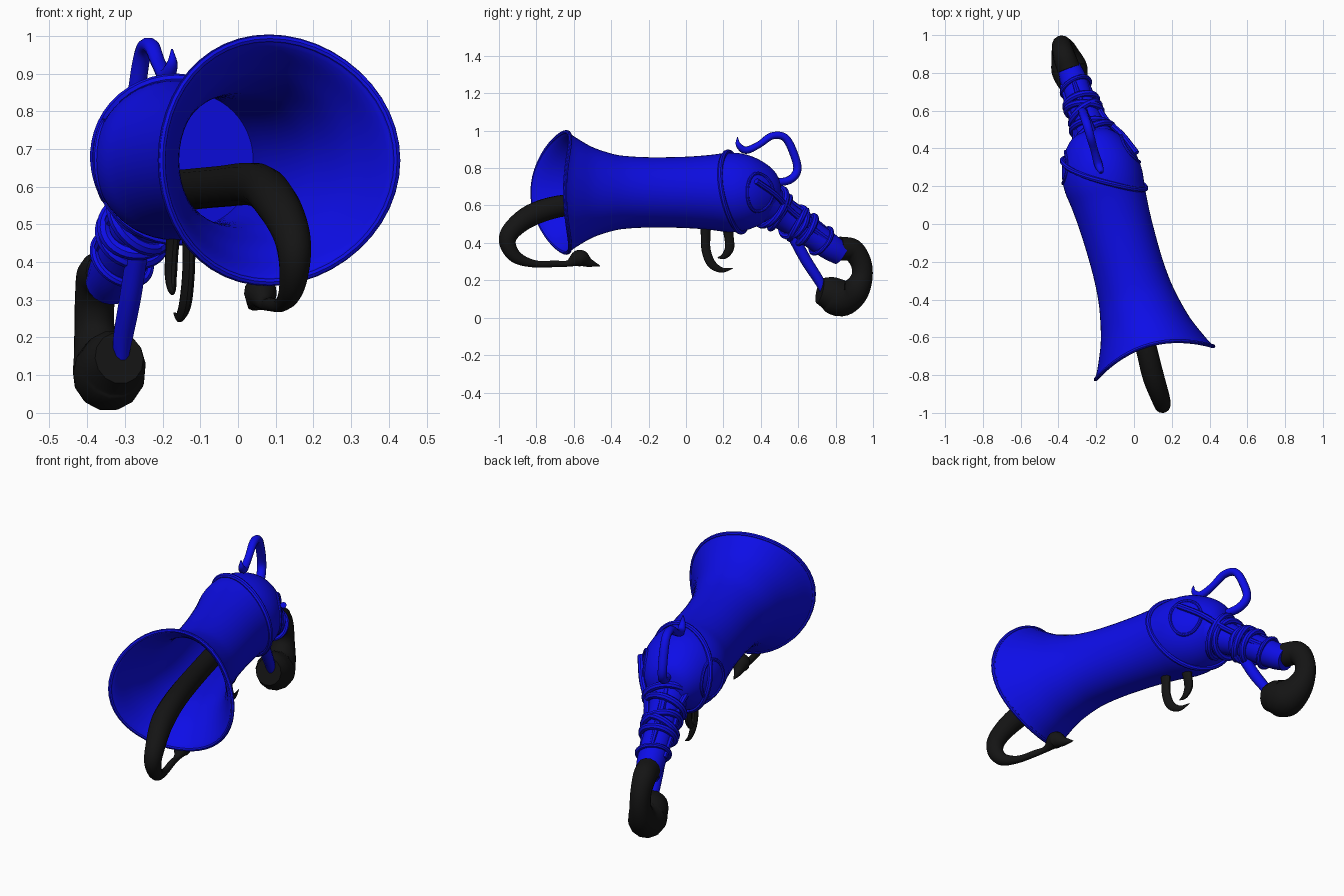
import bpy, bmesh, math
from mathutils import Vector as V

if "Cube" in bpy.data.objects:
    bpy.data.objects.remove(bpy.data.objects["Cube"])


def material(name, rgb):
    m = bpy.data.materials.new(name)
    m.use_nodes = True
    m.diffuse_color = (*rgb, 1)
    m.node_tree.nodes["Principled BSDF"].inputs["Base Color"].default_value = (*rgb, 1)
    return m


BLUE = material("deep blue", (0.004, 0.004, 0.8))
BLACK = material("near black", (0.007, 0.007, 0.007))

# Barrel frame: mouth centre, axis toward the rear, side direction
MOUTH = V((0.11, -0.74, 0.67))
AXIS = V((-0.27, 0.963, 0)).normalized()
SIDE = V((0.963, 0.27, 0)).normalized()
UP = V((0, 0, 1))
TAU = 2 * math.pi


def smooth(points, steps=6):
    """Catmull-Rom resampling of a list of vectors of any size."""
    p = [V(q) for q in points]
    p = [2 * p[0] - p[1]] + p + [2 * p[-1] - p[-2]]
    out = []
    for a, b, c, d in zip(p, p[1:], p[2:], p[3:]):
        for k in range(steps):
            t = k / steps
            out.append((b * 2 + (c - a) * t + (a * 2 - b * 5 + c * 4 - d) * t * t
                        + (b * 3 - a - c * 3 + d) * t ** 3) / 2)
    return out + [p[-2]]


def loft(name, rings, mat, loop=False, caps=True):
    """Skin a list of vertex rings."""
    bm = bmesh.new()
    rows = [[bm.verts.new(v) for v in ring] for ring in rings]
    for a, b in zip(rows, rows[1:] + rows[:1] if loop else rows[1:]):
        for i in range(len(a)):
            j = (i + 1) % len(a)
            bm.faces.new((a[i], a[j], b[j], b[i]))
    if caps and not loop:
        bm.faces.new(rows[0])
        bm.faces.new(rows[-1])
    bmesh.ops.recalc_face_normals(bm, faces=bm.faces)
    me = bpy.data.meshes.new(name)
    bm.to_mesh(me)
    bm.free()
    ob = bpy.data.objects.new(name, me)
    bpy.context.collection.objects.link(ob)
    me.materials.append(mat)
    bpy.ops.object.select_all(action="DESELECT")
    ob.select_set(True)
    bpy.context.view_layer.objects.active = ob
    bpy.ops.object.shade_smooth_by_angle(angle=math.radians(40))
    return ob


def sweep(name, path, mat, flat=1.0, sides=12, loop=False, steps=6):
    """Tube along (x, y, z, radius) points; flat scales its sideways width."""
    pts = path if loop else smooth(path, steps)
    pos = [V(p[:3]) for p in pts]
    rings = []
    n = len(pos)
    for i, p in enumerate(pos):
        t = pos[(i + 1) % n] - pos[i - 1] if loop else pos[min(i + 1, n - 1)] - pos[max(i - 1, 0)]
        t.normalize()
        ref = AXIS if loop else SIDE
        s = (ref - t * ref.dot(t)).normalized()
        nrm = t.cross(s)
        r = max(pts[i][3], 0.002)
        rings.append([p + s * (r * flat * math.cos(TAU * k / sides))
                      + nrm * (r * math.sin(TAU * k / sides)) for k in range(sides)])
    return loft(name, rings, mat, loop)


# Barrel, flared mouth and rounded breech as one walled shell
OUTER = smooth([(0, .333), (.035, .31), (.09, .284), (.18, .247), (.28, .22), (.4, .198),
                (.55, .188), (.75, .19), (.9, .2), (1, .212), (1.08, .207), (1.15, .185),
                (1.22, .145), (1.27, .09), (1.29, .01)], 4)


def on_barrel(s, angle, r):
    back = 0.1 * max(0, 1 - s / 0.4) * math.sin(angle) ** 2
    return MOUTH + AXIS * (s + back) + (SIDE * math.cos(angle) + UP * math.sin(angle)) * r


def radius_at(s):
    for a, b in zip(OUTER, OUTER[1:]):
        if a[0] <= s <= b[0]:
            return a[1] + (b[1] - a[1]) * (s - a[0]) / (b[0] - a[0])
    return OUTER[-1][1]


inner = [(p[0], p[1] - 0.02) for p in OUTER if 0.005 < p[0] < 0.9]
profile = inner[::-1] + [(-0.004, .322)] + [tuple(p) for p in OUTER]
loft("barrel", [[on_barrel(s, TAU * k / 48, r) for k in range(48)] for s, r in profile], BLUE)


def surface_band(name, func, thick, lift=0.0):
    """Closed cord lying on the barrel, func(t) gives (s, angle)."""
    pts = []
    for k in range(48):
        s, a = func(TAU * k / 48)
        pts.append((*on_barrel(s, a, radius_at(s) + lift), thick))
    sweep(name, pts, BLUE, sides=8, loop=True)


surface_band("mouth_lip", lambda t: (0.006, t), 0.011, -0.006)
surface_band("breech_band", lambda t: (1.04 - .13 * math.cos(t) - .04 * math.sin(t), t), 0.014, 0.004)
for label, centre in (("right", math.pi), ("left", 0.0)):
    surface_band(label + "_plate_edge",
                 lambda t: (1.13 + .08 * math.sin(t), centre + .55 * math.cos(t)), 0.009)

# Grip: neck, handle and cord windings
GRIP = [(-.17, .36, .66, .15), (-.2, .43, .61, .115), (-.235, .52, .55, .083),
        (-.28, .64, .47, .075), (-.32, .76, .385, .072), (-.345, .83, .34, .062)]
sweep("grip", GRIP, BLUE, sides=16)
grip = smooth(GRIP)


def winding(name, index, tilt, cord):
    c, r = grip[index].to_3d(), grip[index][3] + cord * 0.6
    t = (grip[index + 1].to_3d() - grip[index - 1].to_3d()).normalized()
    s = (SIDE - t * SIDE.dot(t)).normalized()
    n = t.cross(s)
    pts = []
    for k in range(32):
        a = TAU * k / 32
        pts.append((*(c + s * r * math.cos(a) + n * r * math.sin(a) + t * tilt * math.cos(a)), cord))
    sweep(name, pts, BLUE, sides=8, loop=True)


for i, (index, tilt) in enumerate([(8, .02), (11, -.02), (15, .03), (16, -.03), (18, .0), (22, .015)]):
    winding("grip_winding_%d" % i, index, tilt, 0.018 if i < 5 else 0.012)

# Straps running from the breech down the grip
for label, sign in (("left", 1), ("right", -1)):
    pts = []
    for x, y, z, off in [(-.15, .33, .73, .17), (-.19, .44, .66, .13), (-.23, .53, .58, .085),
                         (-.28, .64, .49, .07), (-.32, .75, .41, .06)]:
        pts.append((*(V((x, y, z)) + SIDE * off * sign), .016))
    sweep(label + "_strap", pts, BLUE, sides=8)
sweep("top_strap", [(-.2, .43, .735, .02), (-.235, .52, .645, .02), (-.28, .64, .555, .018),
                    (-.32, .76, .465, .012)], BLUE, sides=8)

# Hammer loop above the breech
sweep("hammer", [(-.175, .275, .965, .002), (-.175, .28, .925, .014), (-.19, .32, .895, .02),
                 (-.21, .39, .925, .018), (-.23, .46, .972, .02), (-.25, .53, .962, .021),
                 (-.265, .575, .88, .022), (-.272, .595, .79, .022), (-.25, .55, .735, .022),
                 (-.21, .45, .72, .022)], BLUE, flat=1.1, sides=10)

# Rod below the grip
sweep("lower_rod", [(-.265, .57, .44, .03), (-.285, .64, .31, .03), (-.305, .71, .2, .027),
                    (-.31, .735, .145, .02)], BLUE, sides=10)

# Black butt hook, thickening toward its blunt end
sweep("butt_hook", [(-.345, .82, .37, .065), (-.37, .89, .36, .062), (-.38, .935, .295, .056),
                    (-.38, .94, .215, .058), (-.365, .9, .14, .078), (-.345, .83, .105, .1),
                    (-.33, .77, .13, .092), (-.315, .715, .145, .07)], BLACK, flat=.95, sides=14)

# Black barbed hook coming out of the mouth
sweep("mouth_hook", [(-.155, .15, .59, .055), (-.05, -.25, .6, .055), (.05, -.6, .605, .058),
                     (.1, -.8, .56, .06), (.14, -.92, .48, .052), (.15, -.955, .405, .045),
                     (.14, -.91, .325, .034), (.115, -.81, .288, .02), (.085, -.7, .288, .018),
                     (.07, -.63, .29, .018), (.06, -.57, .318, .046), (.045, -.52, .295, .025),
                     (.03, -.46, .277, .002)], BLACK, flat=.95, sides=14)

# Triggers
sweep("front_trigger", [(-.13, .105, .49, .03), (-.13, .105, .43, .026), (-.132, .108, .36, .025),
                        (-.14, .135, .29, .024), (-.155, .19, .255, .015), (-.17, .25, .264, .002)],
      BLACK, flat=.65, sides=10)
sweep("rear_trigger", [(-.17, .22, .49, .03), (-.175, .23, .43, .026), (-.178, .232, .37, .025),
                       (-.175, .205, .33, .017), (-.17, .17, .32, .003)], BLACK, flat=.65, sides=10)
